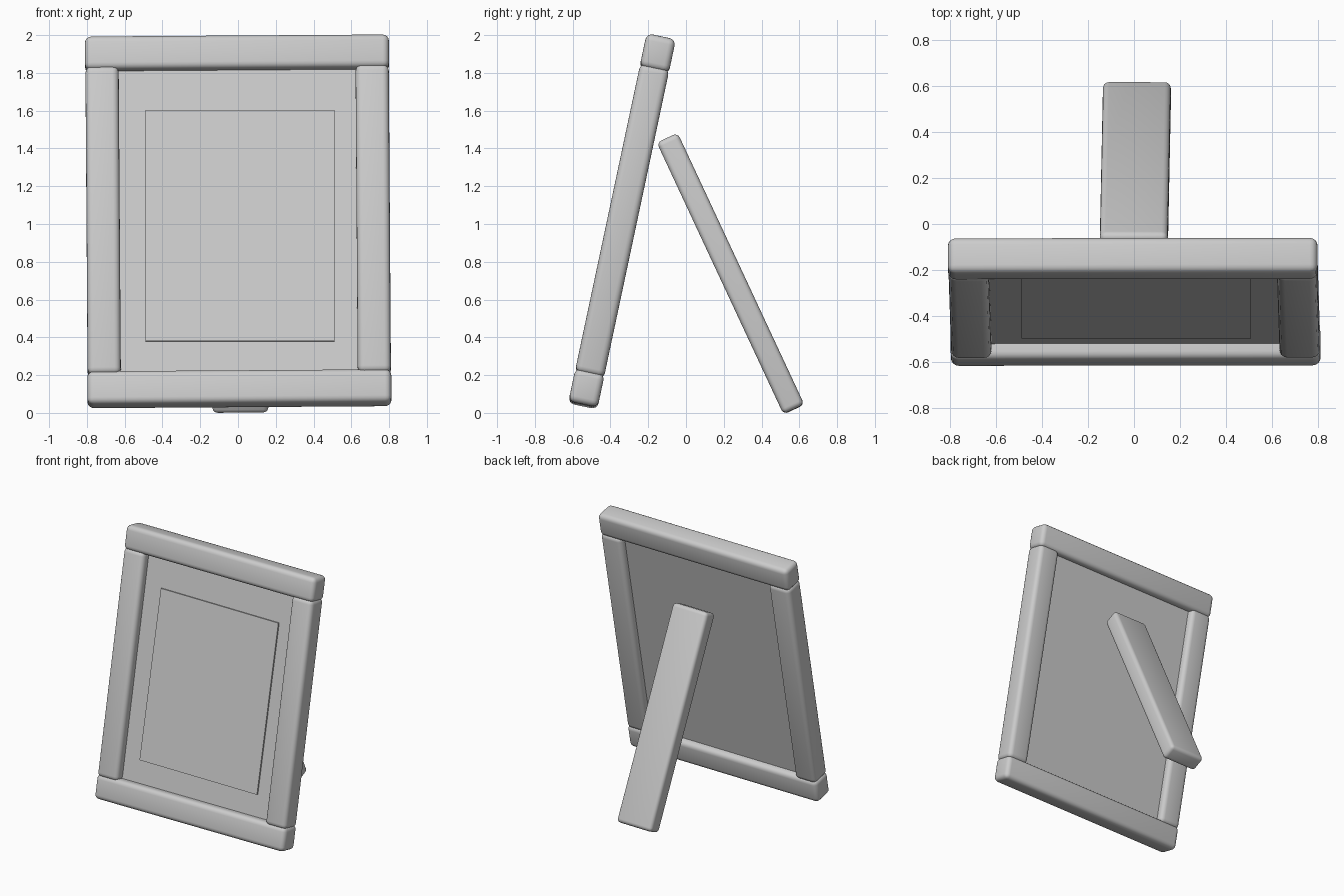
import bpy
from math import radians
from mathutils import Matrix

if "Cube" in bpy.data.objects:
    bpy.data.objects.remove(bpy.data.objects["Cube"])


def leaning(y, z, lean, roll, x=0.0):
    """Local space of a leaning part: x across, y through, z along its length."""
    return (Matrix.Translation((x, y, z))
            @ Matrix.Rotation(radians(lean), 4, 'X')
            @ Matrix.Rotation(radians(roll), 4, 'Y'))


def block(name, space, centre, size, bevel=0.0):
    bpy.ops.mesh.primitive_cube_add(size=1)
    ob = bpy.context.object
    ob.name = name
    ob.data.transform(Matrix.Diagonal((*size, 1)))
    ob.matrix_world = space @ Matrix.Translation(centre)
    if bevel:
        mod = ob.modifiers.new("rounded_edges", 'BEVEL')
        mod.width = bevel
        mod.segments = 4
        bpy.ops.object.shade_smooth()
    return ob


frame = leaning(-0.339, 1.014, -12, -0.4, 0.001)
flat = leaning(-0.339, 1.015, -12, 0)
leg = leaning(0.236, 0.737, 25, -0.5, 0.006)

# Frame rails and stiles
for side, name in ((1, "top_rail"), (-1, "bottom_rail")):
    block(name, frame, (0, 0, side * 0.906), (1.61, 0.158, 0.18), 0.034)
for side, name in ((-1, "left_stile"), (1, "right_stile")):
    block(name, frame, (side * 0.715, 0, 0), (0.176, 0.157, 1.668), 0.034)

# Backing panel with the slightly raised picture
block("backing_panel", flat, (0, 0.008, 0), (1.32, 0.04, 1.68))
block("picture", flat, (0.01, -0.014, -0.028), (1.0, 0.02, 1.25))

# Easel leg behind the frame
block("easel_leg", leg, (0, 0, 0), (0.296, 0.122, 1.586), 0.027)
